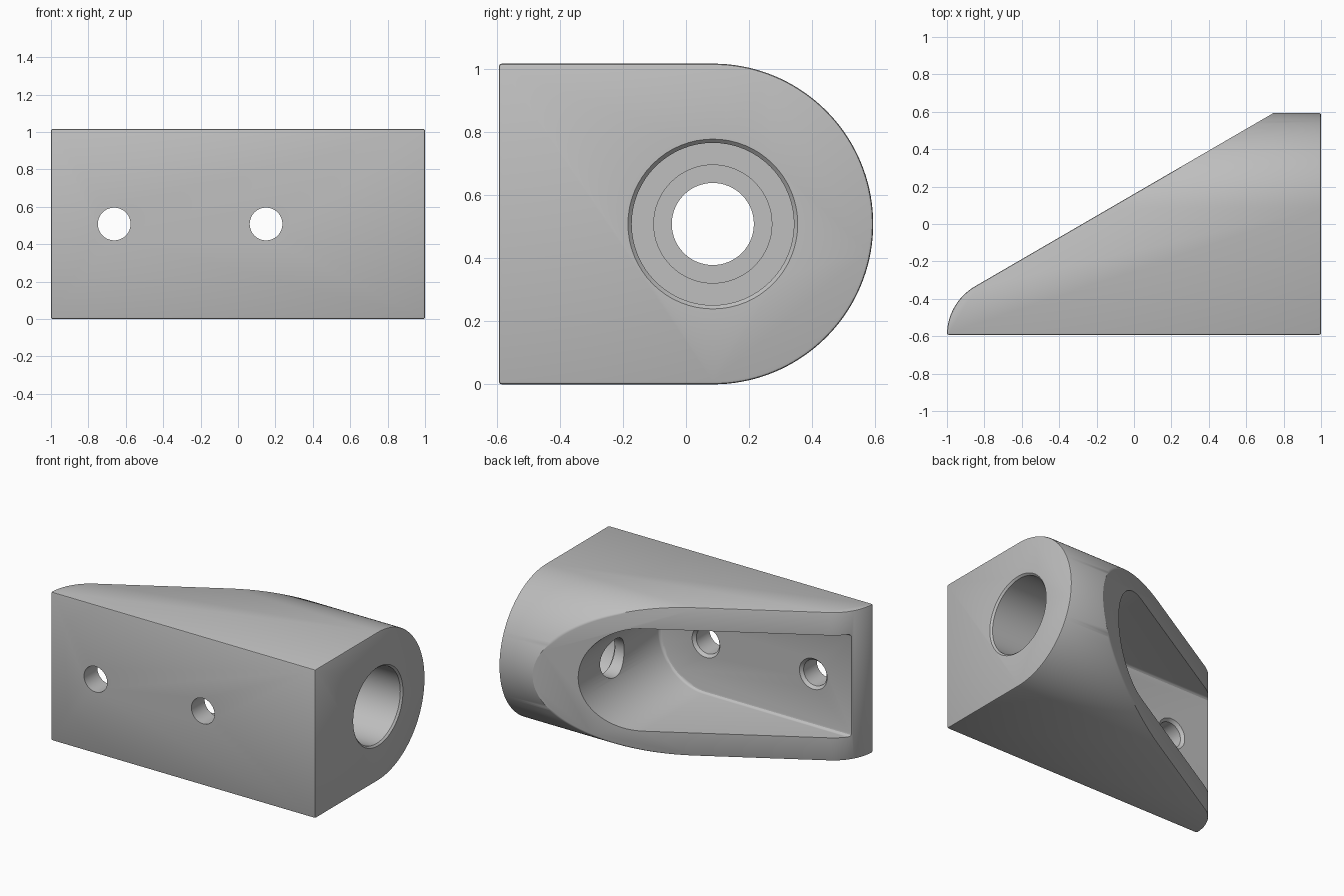
import bpy, bmesh
from math import sin, cos, pi, radians
from mathutils import Matrix, Vector

cube = bpy.data.objects.get("Cube")
if cube:
    bpy.data.objects.remove(cube)

HALF_Y, RADIUS = 0.593, 0.508      # half depth, radius of the rounded back
BORE_Y = HALF_Y - RADIUS           # bore axis
FLOOR_Y = -0.43                    # inner face of the front wall
SLOT_X, SLOT_R = 0.15, 0.35        # rounded end of the pocket
PLACE = {"x": lambda a, b, t: (t, a, b),
         "y": lambda a, b, t: (a, t, b),
         "z": lambda a, b, t: (a, b, t)}


def add_object(name, bm):
    bmesh.ops.recalc_face_normals(bm, faces=bm.faces)
    mesh = bpy.data.meshes.new(name)
    bm.to_mesh(mesh)
    bm.free()
    obj = bpy.data.objects.new(name, mesh)
    bpy.context.collection.objects.link(obj)
    return obj


def arc(cx, cy, r, start, end, steps):
    angles = [radians(start + (end - start) * i / steps) for i in range(steps + 1)]
    return [(cx + r * cos(a), cy + r * sin(a)) for a in angles]


def prism(name, points, axis, low, high, round_low=0):
    """Extrude a profile along an axis, optionally rounding its low end."""
    bm = bmesh.new()
    place = PLACE[axis]
    face = bm.faces.new([bm.verts.new(place(a, b, low)) for a, b in points])
    new = bmesh.ops.extrude_face_region(bm, geom=[face], use_keep_orig=True)["geom"]
    shift = Vector(place(0, 0, high - low))
    bmesh.ops.translate(bm, vec=shift, verts=[v for v in new if isinstance(v, bmesh.types.BMVert)])
    bmesh.ops.recalc_face_normals(bm, faces=bm.faces)
    if round_low:
        bmesh.ops.bevel(bm, geom=list(face.edges), offset=round_low, segments=3,
                        profile=0.5, affect="EDGES")
    return add_object(name, bm)


def turned(name, profile, axis, centre):
    """Lathe (radius, position) pairs into a closed solid along an axis."""
    bm = bmesh.new()
    place = PLACE[axis]
    rings = []
    for r, t in profile:
        circle = arc(centre[0], centre[1], r, 0, 360, 64)[:-1]
        rings.append([bm.verts.new(place(a, b, t)) for a, b in circle])
    for one, two in zip(rings, rings[1:]):
        for i in range(64):
            j = (i + 1) % 64
            bm.faces.new((one[i], one[j], two[j], two[i]))
    bm.faces.new(rings[0])
    bm.faces.new(rings[-1])
    return add_object(name, bm)


def apply(obj, kind, **settings):
    mod = obj.modifiers.new(kind.lower(), kind)
    for key, value in settings.items():
        setattr(mod, key, value)
    bpy.context.view_layer.objects.active = obj
    bpy.ops.object.modifier_apply(modifier=mod.name)


def combine(obj, tool, operation):
    apply(obj, "BOOLEAN", object=tool, operation=operation, solver="EXACT")
    bpy.data.objects.remove(tool)


# Body: round-backed block trimmed by a sloping plan outline
back = arc(BORE_Y, RADIUS, RADIUS, -90, 90, 72)
body = prism("wedge_bracket", [(-HALF_Y, 2 * RADIUS), (-HALF_Y, 0)] + back, "x", -1.2, 1)
toe = arc(-0.7, -HALF_Y, 0.3, 180, 120, 14)
outline = toe + [(0.745, HALF_Y), (0.745, 0.8), (1.2, 0.8), (1.2, -0.8), (-1, -0.8)]
combine(body, prism("plan_cutter", outline, "z", -0.2, 1.3), "INTERSECT")
apply(body, "BEVEL", width=0.009, segments=2, limit_method="ANGLE",
      angle_limit=radians(40), use_clamp_overlap=False)

# Pocket: round-ended slot open towards the slope and the toe
slot = arc(SLOT_X, RADIUS, SLOT_R, -90, 90, 48)
slot += [(-1.3, RADIUS + SLOT_R), (-1.3, RADIUS - SLOT_R)]
combine(body, prism("pocket_cutter", slot, "y", FLOOR_Y, 0.9, round_low=0.02), "DIFFERENCE")

# Stepped bore from the end face into the pocket
bore = [(0.13, 0.3), (0.13, 0.57), (0.187, 0.57), (0.187, 0.61), (0.257, 0.61),
        (0.257, 0.988), (0.269, 1.0), (0.269, 1.1)]
combine(body, turned("bore_cutter", bore, "x", (BORE_Y, RADIUS)), "DIFFERENCE")

# Two screw holes, chamfered inside the pocket
screw = [(0.0875, -0.8), (0.0875, FLOOR_Y - 0.02), (0.105, FLOOR_Y), (0.105, FLOOR_Y + 0.05)]
for x in (-0.662, SLOT_X):
    combine(body, turned("screw_cutter", screw, "y", (x, RADIUS)), "DIFFERENCE")

# Plain grey finish
grey = bpy.data.materials.new("light_grey")
grey.use_nodes = True
grey.diffuse_color = (0.52, 0.52, 0.52, 1)
grey.node_tree.nodes["Principled BSDF"].inputs["Base Color"].default_value = grey.diffuse_color
body.data.materials.clear()
body.data.materials.append(grey)
for poly in body.data.polygons:
    poly.material_index = 0

bpy.ops.object.select_all(action="DESELECT")
body.select_set(True)
bpy.context.view_layer.objects.active = body
bpy.ops.object.shade_smooth_by_angle(angle=radians(30))
